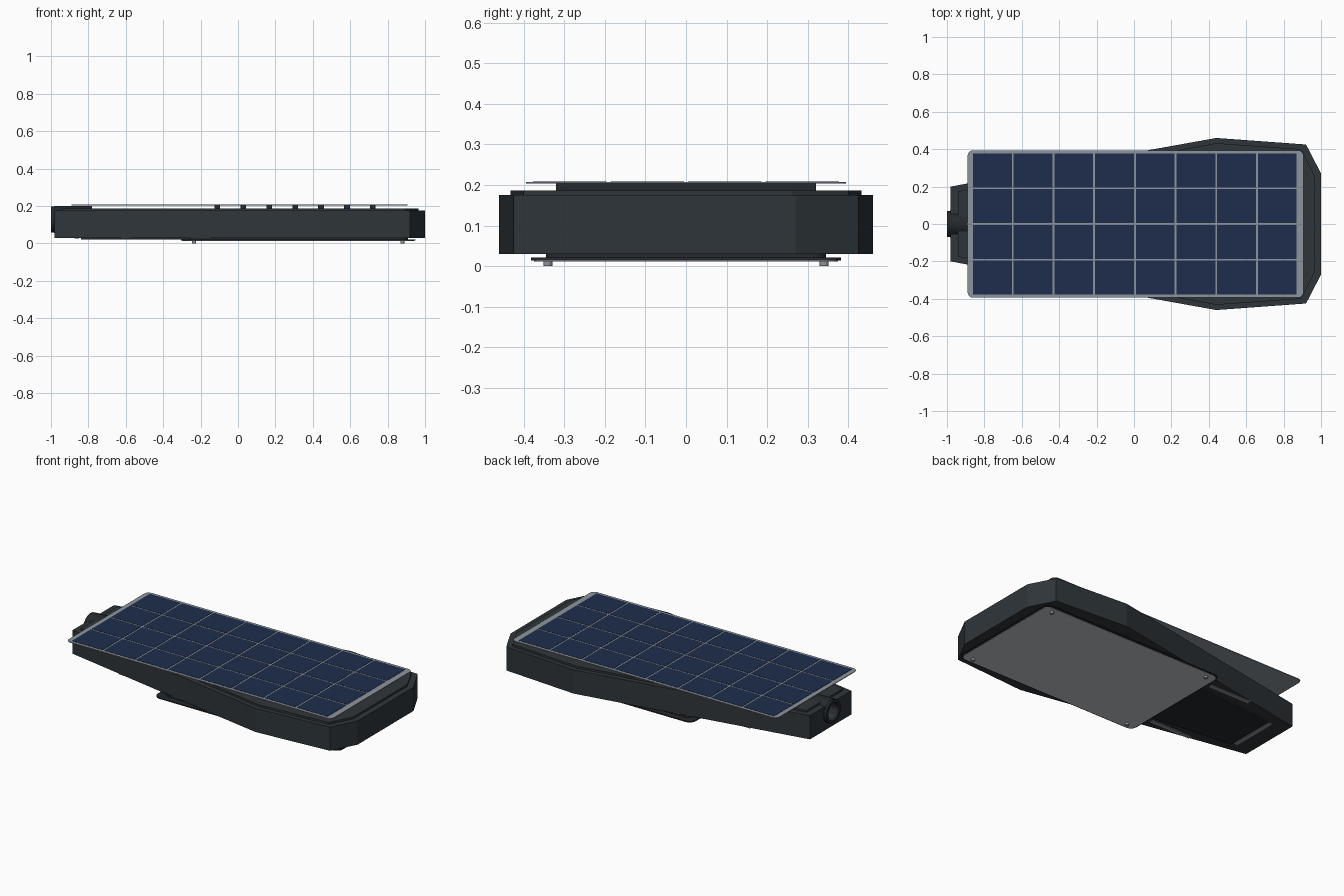
import bpy, bmesh
from math import radians, cos, sin, pi
from mathutils import Matrix

if "Cube" in bpy.data.objects:
    bpy.data.objects.remove(bpy.data.objects["Cube"])


def material(name, r, g, b):
    m = bpy.data.materials.new(name)
    m.diffuse_color = (r, g, b, 1)
    m.use_nodes = True
    m.node_tree.nodes["Principled BSDF"].inputs["Base Color"].default_value = m.diffuse_color
    return m


DARK = material("dark_housing", 0.028, 0.036, 0.042)
BLACK = material("black_metal", 0.018, 0.022, 0.026)
BLUE = material("solar_blue", 0.013, 0.027, 0.075)
SILVER = material("silver", 0.27, 0.30, 0.34)
LENS = material("frosted_lens", 0.55, 0.58, 0.60)


def finish(name, bm, mat):
    bmesh.ops.recalc_face_normals(bm, faces=bm.faces)
    me = bpy.data.meshes.new(name)
    bm.to_mesh(me)
    bm.free()
    me.materials.append(mat)
    ob = bpy.data.objects.new(name, me)
    bpy.context.collection.objects.link(ob)
    return ob


def prism(name, outline, z0, z1, mat):
    bm = bmesh.new()
    f = bm.faces.new([bm.verts.new((x, y, z0)) for x, y in outline])
    top = bmesh.ops.extrude_face_region(bm, geom=[f])["geom"]
    for v in top:
        if isinstance(v, bmesh.types.BMVert):
            v.co.z = z1
    return finish(name, bm, mat)


def mirrored(half):
    return half + [(x, -y) for x, y in reversed(half)]


def rounded(x0, x1, h, r, n=5):
    pts = []
    for cx, cy, a0 in ((x1 - r, h - r, 0), (x0 + r, h - r, 90),
                       (x0 + r, r - h, 180), (x1 - r, r - h, 270)):
        for i in range(n):
            a = radians(a0 + 90 * i / (n - 1))
            pts.append((cx + r * cos(a), cy + r * sin(a)))
    return pts


def boxes(name, spans, mat):
    # each span is x0, x1, y0, y1, z0, z1
    bm = bmesh.new()
    for x0, x1, y0, y1, z0, z1 in spans:
        m = Matrix.Translation(((x0 + x1) / 2, (y0 + y1) / 2, (z0 + z1) / 2))
        m = m @ Matrix.Diagonal((x1 - x0, y1 - y0, z1 - z0, 1))
        bmesh.ops.create_cube(bm, size=1, matrix=m)
    return finish(name, bm, mat)


def cylinder(name, x0, x1, r, z, mat):
    bm = bmesh.new()
    m = Matrix.Translation(((x0 + x1) / 2, 0, z)) @ Matrix.Rotation(pi / 2, 4, 'Y')
    bmesh.ops.create_cone(bm, cap_ends=True, segments=32, radius1=r, radius2=r,
                          depth=x1 - x0, matrix=m)
    return finish(name, bm, mat)


# housing and its slightly inset lid
housing = prism("housing", mirrored([(-0.98, 0.20), (0.05, 0.39), (0.44, 0.46),
                                     (0.92, 0.425), (1.0, 0.27)]), 0.03, 0.175, DARK)
lid = prism("housing_lid", mirrored([(-0.94, 0.175), (0.05, 0.36), (0.44, 0.432),
                                     (0.895, 0.40), (0.965, 0.26)]), 0.17, 0.187, DARK)

# pole socket with end collar, bored hollow
socket = cylinder("pole_socket", -0.985, -0.78, 0.072, 0.128, BLACK)
collar = cylinder("socket_collar", -1.0, -0.982, 0.070, 0.128, BLACK)
bore = cylinder("bore_cutter", -1.1, -0.82, 0.052, 0.128, BLACK)
bore.hide_render = True
bore.hide_viewport = True
for ob in (housing, lid, socket, collar):
    mod = ob.modifiers.new("bore", 'BOOLEAN')
    mod.operation = 'DIFFERENCE'
    mod.solver = 'EXACT'
    mod.object = bore
for ob in (socket, collar):
    for p in ob.data.polygons:
        p.use_smooth = len(p.vertices) == 4
    ob.data.set_sharp_from_angle(angle=radians(35))

# cooling fins that carry the panel
boxes("cooling_fins", [(-0.125 + 0.1385 * i, -0.095 + 0.1385 * i, -0.32, 0.32, 0.183, 0.205)
                       for i in range(7)], BLACK)

# solar panel: silver slab with a grid of cells
prism("panel_frame", rounded(-0.89, 0.907, 0.394, 0.03), 0.2035, 0.2075, SILVER)
px, py, gap = 0.2176, 0.191, 0.005
boxes("solar_cells", [(-0.866 + px * i + gap, -0.866 + px * (i + 1) - gap,
                       -2 * py + py * j + gap, -2 * py + py * (j + 1) - gap, 0.206, 0.209)
                      for i in range(8) for j in range(4)], BLUE)

# lamp lens below, with gasket and corner screws
prism("lens_gasket", rounded(-0.26, 0.91, 0.345, 0.03), 0.018, 0.032, BLACK)
prism("lens_rim", rounded(-0.305, 0.95, 0.382, 0.04), 0.0145, 0.021, BLACK)
prism("lamp_lens", rounded(-0.297, 0.942, 0.374, 0.035), 0.012, 0.016, LENS)
bm = bmesh.new()
for x in (-0.235, 0.88):
    for y in (-0.34, 0.34):
        bmesh.ops.create_cone(bm, cap_ends=True, segments=16, radius1=0.011, radius2=0.011,
                              depth=0.013, matrix=Matrix.Translation((x, y, 0.0065)))
finish("lens_screws", bm, SILVER)

# battery cover and its light strips below
prism("battery_cover", mirrored([(-0.84, 0.16), (-0.17, 0.23)]), 0.021, 0.032, BLACK)
boxes("cover_strips", [(-0.875, -0.85, -0.15, 0.15, 0.026, 0.032)]
      + [(-0.62, -0.34, s * 0.255 - 0.012, s * 0.255 + 0.012, 0.026, 0.032) for s in (-1, 1)],
      SILVER)
